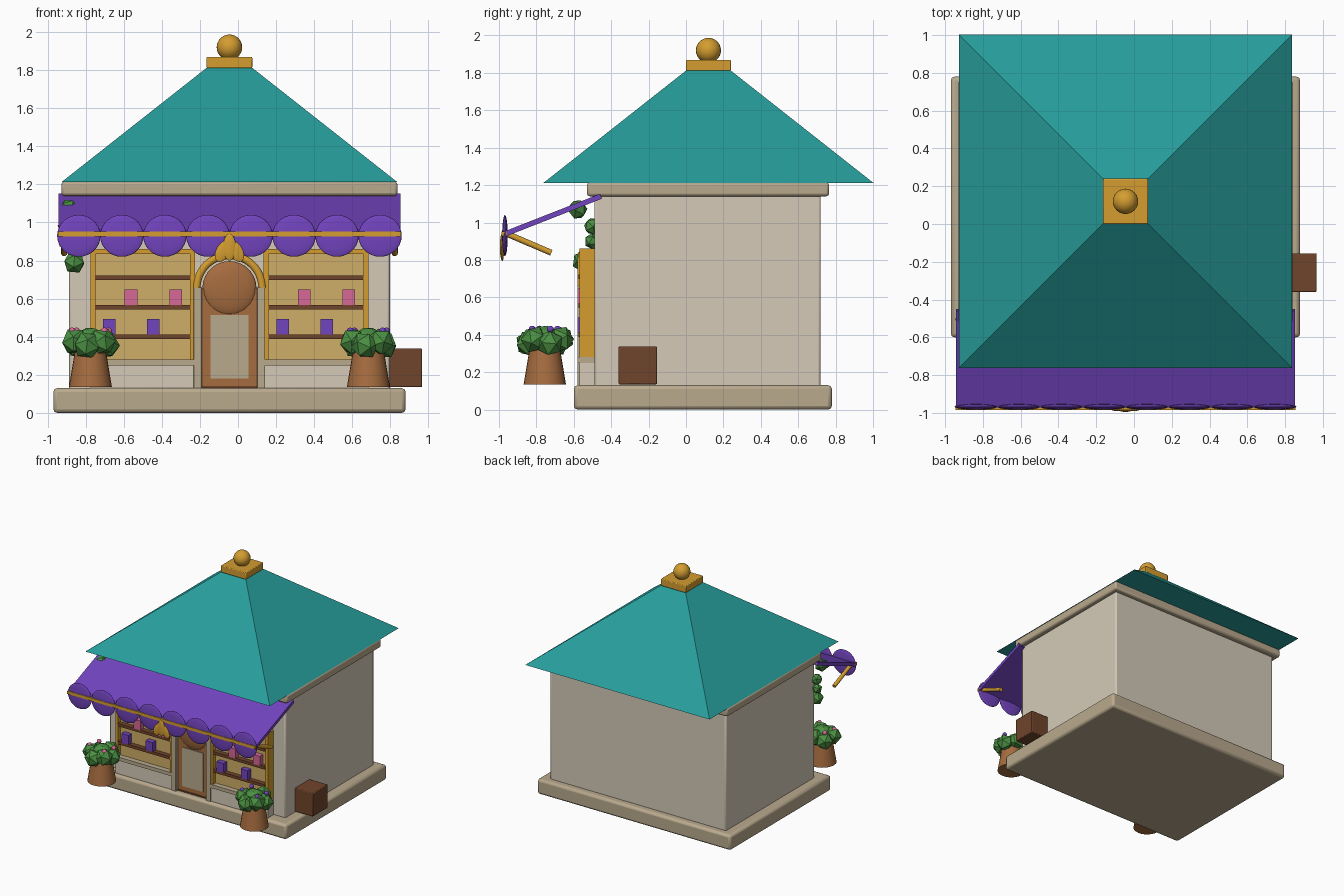
import bpy, bmesh, math, random
from mathutils import Vector

random.seed(4)
if "Cube" in bpy.data.objects:
    bpy.data.objects.remove(bpy.data.objects["Cube"], do_unlink=True)

CX = -0.045  # symmetry line of the shop


def material(name, r, g, b):
    m = bpy.data.materials.new(name)
    m.use_nodes = True
    m.diffuse_color = (r, g, b, 1)
    bsdf = m.node_tree.nodes["Principled BSDF"]
    bsdf.inputs["Base Color"].default_value = (r, g, b, 1)
    bsdf.inputs["Roughness"].default_value = 0.7
    return m


teal = material("teal roof", .02, .34, .33)
purple = material("purple cloth", .17, .058, .52)
cream = material("cream wall", .66, .59, .48)
stone = material("tan stone", .49, .40, .27)
gold = material("gold", .66, .34, .03)
wood = material("warm wood", .38, .15, .05)
dark = material("dark wood", .16, .058, .024)
green = material("leaf green", .07, .28, .055)
pink = material("pink", .68, .14, .31)
straw = material("straw backing", .62, .42, .14)


def finish(ob, name, mat, smooth=True):
    ob.name = name
    ob.data.materials.append(mat)
    if smooth:
        bpy.ops.object.shade_smooth_by_angle(angle=math.radians(35))
    return ob


def box(name, mat, x, y, z, bevel=0):
    """Box from (min, max) ranges on each axis."""
    bpy.ops.mesh.primitive_cube_add(size=1, location=[sum(r) / 2 for r in (x, y, z)])
    ob = bpy.context.object
    ob.scale = [r[1] - r[0] for r in (x, y, z)]
    bpy.ops.object.transform_apply(location=False, rotation=False)
    if bevel:
        mod = ob.modifiers.new("soft edges", "BEVEL")
        mod.width = bevel
        mod.segments = 2
    return finish(ob, name, mat, bool(bevel))


def ball(name, mat, loc, size, tilt=0):
    bpy.ops.mesh.primitive_uv_sphere_add(segments=24, ring_count=14, radius=1, location=loc)
    ob = bpy.context.object
    ob.scale = size
    ob.rotation_euler.y = tilt
    return finish(ob, name, mat)


def leaf_blob(name, loc, r):
    bpy.ops.mesh.primitive_ico_sphere_add(subdivisions=2 if r > .08 else 1, radius=r, location=loc)
    ob = bpy.context.object
    ob.rotation_euler = [random.uniform(0, 3) for _ in range(3)]
    return finish(ob, name, green, False)


def rod(name, mat, a, b, r):
    a, b = Vector(a), Vector(b)
    bpy.ops.mesh.primitive_cylinder_add(vertices=12, radius=r, depth=(b - a).length, location=(a + b) / 2)
    ob = bpy.context.object
    ob.rotation_euler = (b - a).to_track_quat("Z", "Y").to_euler()
    return finish(ob, name, mat)


def around(half, centre=CX):
    return centre - half, centre + half


# Main building
box("base_slab", stone, around(.925), (-.6, .78), (0, .13), .02)
box("walls", cream, around(.842), (-.49, .72), (.12, 1.16), .012)
box("cornice", stone, around(.883), (-.53, .765), (1.14, 1.213), .015)

# Pyramid roof with a flat top
bpy.ops.mesh.primitive_cone_add(vertices=4, radius1=.882 * math.sqrt(2), radius2=.12 * math.sqrt(2),
                                depth=.6, location=(CX, .12, 1.512), rotation=(0, 0, math.pi / 4))
finish(bpy.context.object, "roof", teal, False)
box("roof_cap", gold, around(.12), (0, .24), (1.81, 1.87), .006)
ball("roof_finial", gold, (CX, .12, 1.92), (.067,) * 3)

# Awning with scalloped valance, rail and struts
awning = box("awning", purple, around(.898), (-.274, .274), (-.014, .014))
awning.location = (CX, -.71, 1.04)
awning.rotation_euler.x = math.atan2(.2, .51)
for i in range(8):
    ball("valance_scallop", purple, (CX + (i - 3.5) * .226, -.968, .93), (.114, .015, .11))
box("awning_rail", gold, around(.9), (-.986, -.96), (.927, .953))
for s in (-1, 1):
    rod("awning_strut", gold, (CX + s * .868, -.97, .945), (CX + s * .868, -.72, .838), .016)

# Leaf emblem on the valance
ball("emblem_leaf", gold, (CX - .033, -.982, .85), (.036, .009, .062), math.radians(30))
ball("emblem_leaf", gold, (CX + .033, -.982, .85), (.036, .009, .062), math.radians(-30))
ball("emblem_center", gold, (CX, -.985, .87), (.034, .01, .07))

# Display windows
for c in (CX - .455, CX + .455):
    box("window_backing", straw, around(.26, c), (-.535, -.48), (.27, .85))
    box("window_base", cream, around(.275, c), (-.57, -.48), (.12, .25))
    box("window_sill", stone, around(.275, c), (-.58, -.48), (.25, .28))
    for s in (-1, 1):
        box("window_post", gold, around(.013, c + s * .262), (-.57, -.48), (.28, .86))
    box("window_header", gold, around(.275, c), (-.57, -.48), (.835, .86))
    for z in (.4, .555, .71):
        box("shelf", dark, around(.25, c), (-.575, -.52), (z - .012, z + .012))
    for dx in (-.062, .172):
        box("pink_package", pink, around(.033, c + dx), (-.58, -.53), (.567, .648))
    for dx in (-.176, .056):
        box("purple_package", purple, around(.033, c + dx), (-.58, -.53), (.412, .492))

# Arched doorway
for s in (-1, 1):
    box("door_pilaster", stone, around(.022, CX + s * .166), (-.58, -.48), (.12, .66), .004)
box("door", wood, around(.146), (-.55, -.48), (.13, .655))
box("door_pane", stone, around(.1), (-.556, -.54), (.18, .515))
ball("door_arch_panel", wood, (CX, -.54, .655), (.142, .035, .142))
box("door_step_trim", dark, around(.146), (-.555, -.48), (.13, .14))

# Gold arch drawn as a round curve
curve = bpy.data.curves.new("door_arch", "CURVE")
curve.dimensions = "3D"
curve.bevel_depth = .021
curve.bevel_resolution = 3
curve.use_fill_caps = True
spline = curve.splines.new("POLY")
spline.points.add(24)
for i, p in enumerate(spline.points):
    t = math.pi * i / 24
    p.co = (CX + .172 * math.cos(t), -.56, .655 + .172 * math.sin(t), 1)
curve.materials.append(gold)
bpy.context.collection.objects.link(bpy.data.objects.new("door_arch", curve))

# Potted shrubs with blossoms
for c, bloom in ((-.775, pink), (.685, purple)):
    bpy.ops.mesh.primitive_cone_add(vertices=24, radius1=.113, radius2=.08, depth=.2, location=(c, -.755, .235))
    finish(bpy.context.object, "planter", wood)
    leaf_blob("shrub", (c, -.755, .36), .09)
    for i in range(6):
        t = i * math.pi / 3 + .3
        dx, dy = math.cos(t), math.sin(t)
        leaf_blob("shrub", (c + dx * .085, -.755 + dy * .085, .355 + .02 * (i % 2)), .074)
        if i % 3 != 1:
            ball("blossom", bloom, (c + dx * .1, -.755 + dy * .1, .43), (.018,) * 3)

# Vine clumps on the front corner
for y, z, x, r in ((-.58, 1.07, -.89, .055), (-.5, .98, -.9, .048),
                   (-.5, .9, -.9, .045), (-.55, .79, -.86, .06)):
    leaf_blob("vine_clump", (x, y, z), r)

# Crate beside the wall
box("crate", dark, (.765, .967), (-.36, -.155), (.135, .338), .006)
